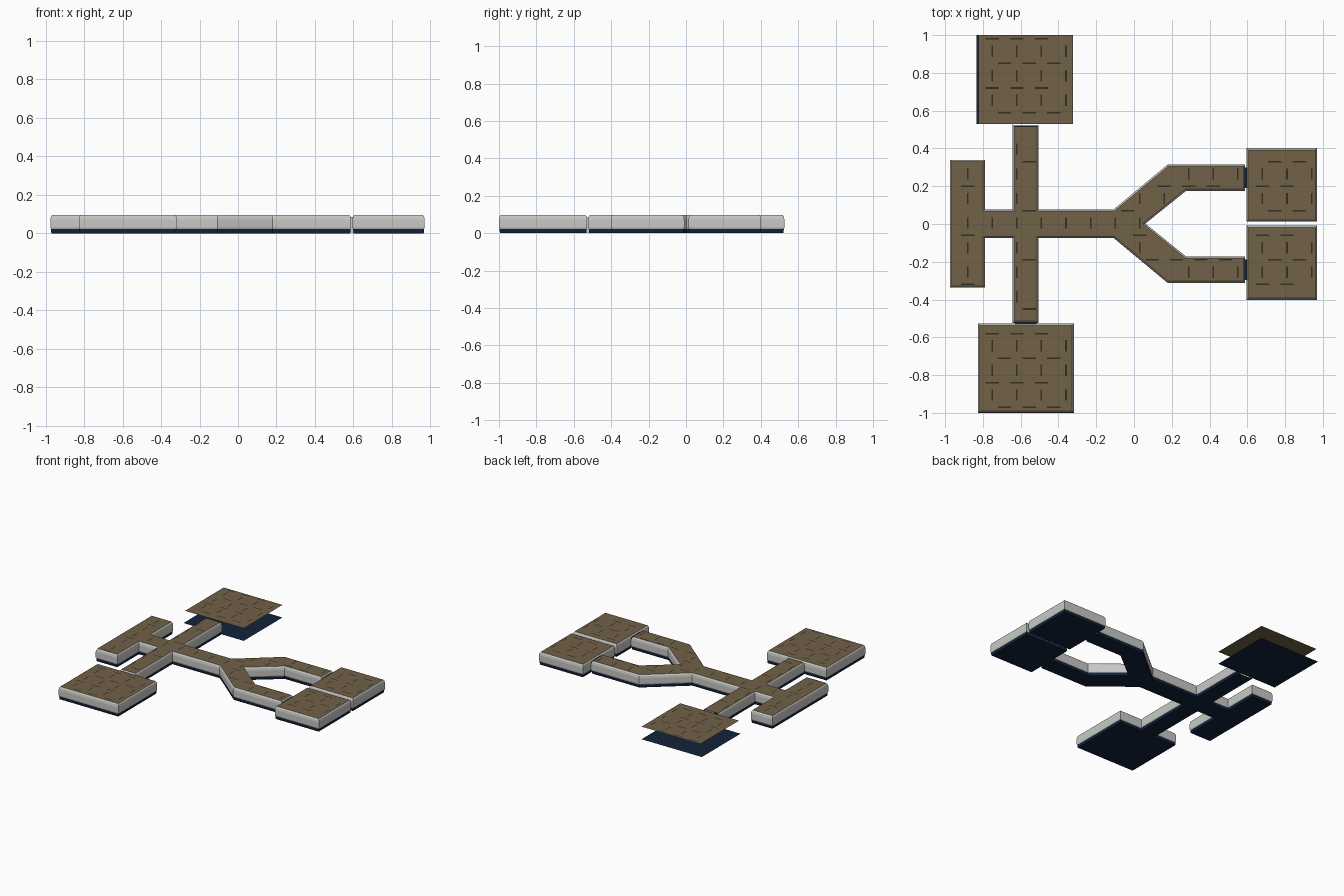
import bpy
from mathutils import Vector

if "Cube" in bpy.data.objects:
    bpy.data.objects.remove(bpy.data.objects["Cube"])


def material(name, rgb):
    m = bpy.data.materials.new(name)
    m.diffuse_color = (*rgb, 1)
    m.use_nodes = True
    m.node_tree.nodes["Principled BSDF"].inputs["Base Color"].default_value = m.diffuse_color
    return m


NAVY = material("navy floor", (0.006, 0.017, 0.042))
WALL = material("pale wall", (0.58, 0.59, 0.56))
BROWN = material("brown roof", (0.165, 0.122, 0.066))
SEAM = material("dark seam", (0.036, 0.027, 0.016))
MATS = [NAVY, WALL, BROWN, SEAM]

TOP = 0.097
# wall cross-section: (inset from outline, height)
PROFILE = [(0.005, 0.0), (0.003, 0.022), (0.0, 0.03), (0.0, 0.072), (0.003, 0.088), (0.009, TOP)]


def make(name, verts, faces, mats):
    me = bpy.data.meshes.new(name)
    me.from_pydata(verts, [], faces)
    for m in MATS:
        me.materials.append(m)
    for p, i in zip(me.polygons, mats):
        p.material_index = i
    ob = bpy.data.objects.new(name, me)
    bpy.context.collection.objects.link(ob)
    return ob


def inset(pts, d):
    """Mitred inward offset of a counter-clockwise outline."""
    out, n = [], len(pts)
    for i in range(n):
        p = Vector(pts[i])
        a = (p - Vector(pts[i - 1])).normalized()
        b = (Vector(pts[(i + 1) % n]) - p).normalized()
        na, nb = Vector((-a.y, a.x)), Vector((-b.y, b.x))
        out.append(p + (na + nb) * (d / (1 + na.dot(nb))))
    return out


def inside(x, y, pts):
    hit = False
    for i in range(len(pts)):
        (x1, y1), (x2, y2) = pts[i - 1], pts[i]
        if (y1 > y) != (y2 > y) and x < (x2 - x1) * (y - y1) / (y2 - y1) + x1:
            hit = not hit
    return hit


def shell(name, pts, open_edges=()):
    """Hollow unit: navy floor and skirting, pale curved wall, brown roof."""
    n, verts, faces, mats = len(pts), [], [], []
    for d, z in PROFILE:
        verts += [(v.x, v.y, z) for v in inset(pts, d)]
    for k in range(len(PROFILE) - 1):
        for i in range(n):
            if i in open_edges:
                continue
            j = (i + 1) % n
            faces.append((k * n + i, k * n + j, k * n + n + j, k * n + n + i))
            mats.append(0 if k == 0 else 1)
    faces.append(tuple(reversed(range(n))))
    mats.append(0)
    last = (len(PROFILE) - 1) * n
    faces.append(tuple(range(last, last + n)))
    mats.append(2)
    make(name, verts, faces, mats)


def roof_seams(name, pts):
    """Dashed tile joints on a shared 0.13 grid, kept inside the outline."""
    verts, faces = [], []
    area = inset(pts, 0.012)

    def dash(cx, cy, hx, hy):
        if all(inside(cx + sx * hx, cy + sy * hy, area) for sx in (-1, 1) for sy in (-1, 1)):
            b = len(verts)
            verts.extend((cx + sx * hx, cy + sy * hy, TOP + 0.001)
                         for sx, sy in ((-1, -1), (1, -1), (1, 1), (-1, 1)))
            faces.append((b, b + 1, b + 2, b + 3))

    for r in range(-8, 9):
        y = -0.06 + 0.13 * r
        for c in range(-3, 13):
            x = -0.62 + 0.13 * c
            dash(x + (0.065 if r % 2 else 0), y, 0.035, 0.004)
            dash(x, y + 0.065, 0.004, 0.03)
    make(name, verts, faces, [3] * len(faces))


def rect(x0, x1, y0, y1):
    return [(x0, y0), (x1, y0), (x1, y1), (x0, y1)]


# corridor network: end bar, cross passage and fork in one outline
lower = [(-0.975, -0.337), (-0.79, -0.337), (-0.79, -0.075), (-0.642, -0.075),
         (-0.642, -0.523), (-0.505, -0.523), (-0.505, -0.075), (-0.107, -0.075),
         (0.178, -0.312), (0.588, -0.312), (0.588, -0.172), (0.275, -0.172)]
upper = [(x, -y + 0.003) for x, y in reversed(lower)]
corridors = lower + [(0.06, 0.002)] + upper
open_ends = [i for i in range(len(corridors))
             if corridors[i][1] > 0.5 and corridors[(i + 1) % len(corridors)][1] > 0.5]
shell("corridors", corridors, open_ends)
roof_seams("corridor_roof_seams", corridors)

# closed rooms
rooms = {
    "front_room": rect(-0.827, -0.318, -1.0, -0.528),
    "right_back_room": rect(0.595, 0.97, 0.013, 0.402),
    "right_front_room": rect(0.595, 0.97, -0.402, -0.009),
}
for name, pts in rooms.items():
    shell(name, pts)
    roof_seams(name + "_roof_seams", pts)

# back room has only a floor and a floating roof
floor = rect(-0.835, -0.322, 0.53, 1.0)
roof = rect(-0.822, -0.322, 0.53, 1.0)
make("back_room_floor", [(x, y, 0) for x, y in floor], [(0, 1, 2, 3)], [0])
make("back_room_roof", [(x, y, TOP) for x, y in roof], [(0, 1, 2, 3)], [2])
roof_seams("back_room_roof_seams", roof)


# doorway links bridging corridor ends and rooms
def link(name, x0, x1, y0, y1):
    p = rect(x0, x1, y0, y1)
    v = [(x, y, z) for z in (0.004, 0.085) for x, y in p]
    f = [(3, 2, 1, 0), (4, 5, 6, 7)] + [(i, (i + 1) % 4, (i + 1) % 4 + 4, i + 4) for i in range(4)]
    make(name, v, f, [0, 0, 1, 1, 1, 1])


link("door_link_back", 0.58, 0.602, 0.19, 0.3)
link("door_link_front", 0.58, 0.602, -0.297, -0.187)
link("door_link_front_room", -0.63, -0.517, -0.534, -0.515)
